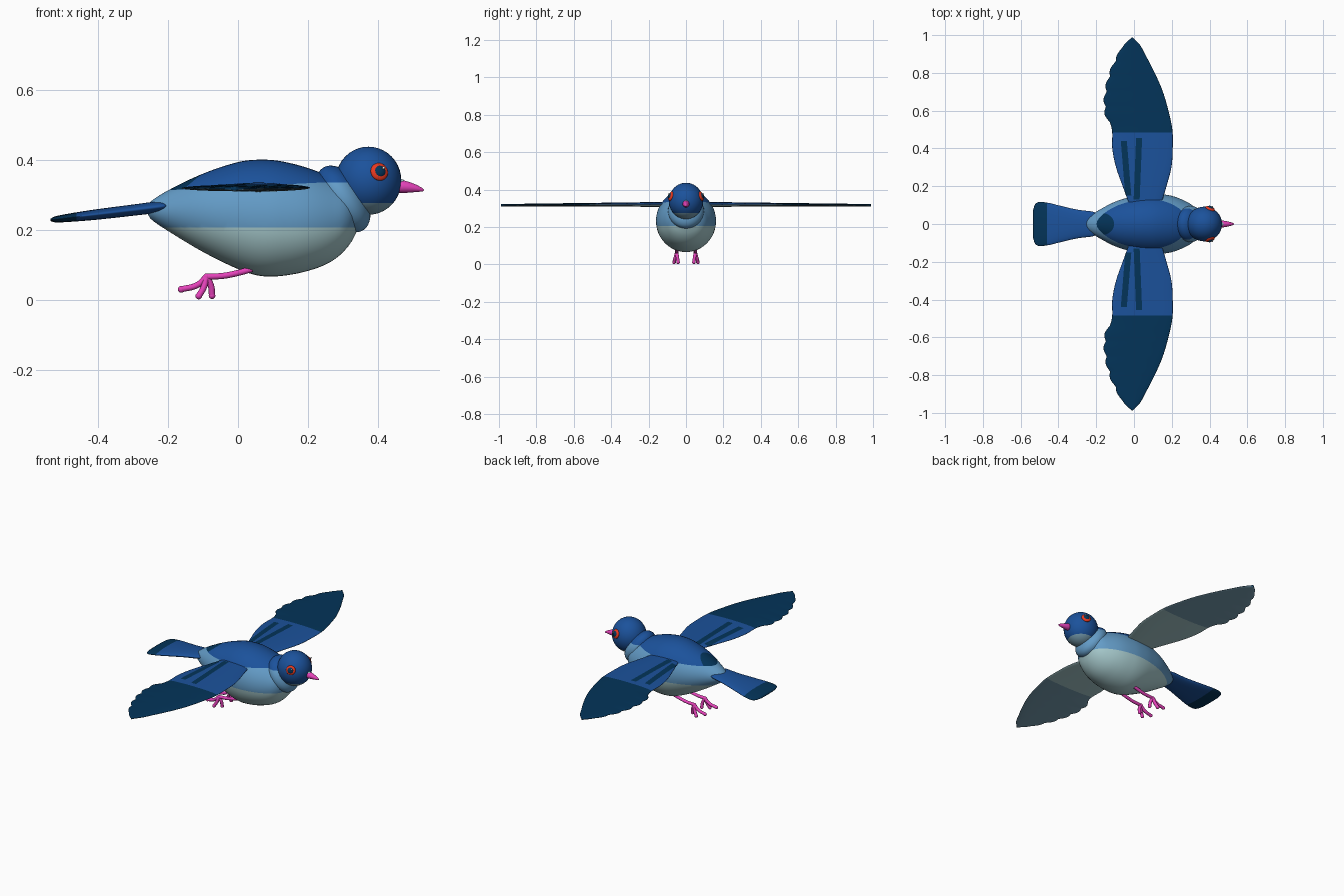
import bpy, bmesh
from math import pi, sin, cos, radians
from mathutils import Vector, Matrix

cube = bpy.data.objects.get("Cube")
if cube:
    bpy.data.objects.remove(cube, do_unlink=True)


def material(name, *rgb):
    mat = bpy.data.materials.new(name)
    mat.use_nodes = True
    mat.diffuse_color = (*rgb, 1)
    mat.node_tree.nodes["Principled BSDF"].inputs["Base Color"].default_value = (*rgb, 1)
    return mat


royal = material("royal blue", .011, .084, .33)
navy = material("navy", .001, .034, .1)
sky = material("sky blue", .125, .33, .57)
grey = material("pale grey", .39, .6, .62)
slate = material("slate blue", .19, .35, .45)
pink = material("pink", .78, .055, .49)
red = material("red", .82, .04, .014)
white = material("white", .8, .8, .8)


def finish(name, bm, mats, rule=None, cuts=()):
    """Slice along colour borders, colour the faces by rule and make the object."""
    bmesh.ops.recalc_face_normals(bm, faces=bm.faces)
    for point, normal in cuts:
        bmesh.ops.bisect_plane(bm, geom=bm.verts[:] + bm.edges[:] + bm.faces[:],
                               plane_co=point, plane_no=normal, dist=1e-5)
    bm.normal_update()
    for face in bm.faces:
        face.smooth = True
        if rule:
            face.material_index = mats.index(rule(face.calc_center_median(), face.normal))
    mesh = bpy.data.meshes.new(name)
    bm.to_mesh(mesh)
    bm.free()
    for mat in mats:
        mesh.materials.append(mat)
    obj = bpy.data.objects.new(name, mesh)
    bpy.context.collection.objects.link(obj)
    return obj


def curve_at(table, t):
    """Smooth curve through rows of (position, values...)."""
    last = len(table) - 1
    i = max(k for k in range(last) if k == 0 or table[k][0] <= t)
    a, b = table[i], table[i + 1]
    before, after = table[max(i - 1, 0)], table[min(i + 2, last)]
    h = b[0] - a[0]
    s = (t - a[0]) / h
    out = []
    for k in range(1, len(a)):
        m = (b[k] - before[k]) / (b[0] - before[0]) * h
        n = (after[k] - a[k]) / (after[0] - a[0]) * h
        out.append(a[k] + s * (m + s * (3 * (b[k] - a[k]) - 2 * m - n
                                        + s * (2 * (a[k] - b[k]) + m + n))))
    return out


def loft(rings, place, sides=48):
    """Skin of elliptical rings (position, centre, z, half width, half height)."""
    bm = bmesh.new()
    loops = []
    for pos, mid, z, wide, high in rings:
        loops.append([bm.verts.new(place(pos, mid + wide * cos(2 * pi * k / sides),
                                         z + high * sin(2 * pi * k / sides)))
                      for k in range(sides)])
    for a, b in zip(loops, loops[1:]):
        for k in range(sides):
            j = (k + 1) % sides
            bm.faces.new((a[k], a[j], b[j], b[k]))
    bm.faces.new(loops[0])
    bm.faces.new(loops[-1])
    return bm


def along_x(pos, across, z):
    return (pos, across, z)


def along_y(pos, across, z):
    return (across, pos, z)


def sample(table, steps):
    first, span = table[0][0], table[-1][0] - table[0][0]
    return [first + span * i / steps for i in range(steps + 1)]


def ball(name, centre, size, mats, rotation=None, rule=None, cuts=()):
    bm = bmesh.new()
    matrix = Matrix.Translation(centre) @ (rotation or Matrix()) @ Matrix.Diagonal((*size, 1))
    bmesh.ops.create_uvsphere(bm, u_segments=32, v_segments=20, radius=1, matrix=matrix)
    return finish(name, bm, mats, rule, cuts)


UP, FORWARD, SIDE = Vector((0, 0, 1)), Vector((1, 0, 0)), Vector((0, 1, 0))

# Body: x, top, bottom, half width
BODY = [(-.262, .262, .252, .005), (-.25, .28, .232, .03), (-.2, .312, .197, .065),
        (-.1, .36, .137, .118), (0, .393, .088, .148), (.06, .4, .069, .158),
        (.12, .396, .068, .16), (.2, .376, .083, .149), (.27, .348, .112, .122),
        (.32, .32, .16, .088), (.35, .28, .22, .03)]
rings = []
for x in sample(BODY, 50):
    top, bottom, wide = curve_at(BODY, x)
    rings.append((x, 0, (top + bottom) / 2, wide, (top - bottom) / 2))

# The blue back rises towards the head; its dark rump patch ends in a point
BACK, BACK_NORMAL = UP * .323, Vector((-.05, 0, 1))
RUMP, RUMP_NORMAL = Vector((-.105, 0, .358)), Vector((1, 0, -1.2))


def body_colour(c, n):
    if (c - BACK).dot(BACK_NORMAL) > 0:
        return navy if c.x < 0 and (c - RUMP).dot(RUMP_NORMAL) < 0 else royal
    return sky if c.z > .207 else grey


finish("body", loft(rings, along_x), [royal, navy, sky, grey], body_colour,
       [(BACK, BACK_NORMAL), (UP * .207, UP), (RUMP, RUMP_NORMAL)])

# Neck and head with a pale chin
ball("neck", (.3, 0, .288), (.062, .096, .106), [royal, sky],
     Matrix.Rotation(radians(-33), 4, 'Y'),
     lambda c, n: royal if c.z > .335 else sky, [(UP * .335, UP)])
head = Vector((.372, 0, .34))
ball("head", head, (.094, .092, .097), [royal, slate], None,
     lambda c, n: royal if c.z > .276 else slate, [(UP * .276, UP)])

# Beak with a pale bump at its base
beak = [(.45, 0, .324, .018, .018), (.472, 0, .323, .018, .018), (.49, 0, .321, .015, .015),
        (.51, 0, .318, .01, .01), (.526, 0, .314, .005, .005), (.53, 0, .313, .001, .001)]
finish("beak", loft(beak, along_x, 20), [pink])
ball("beak_bump", (.466, 0, .338), (.009, .01, .006), [grey])

# Tail: x, z, half width, half height
TAIL = [(-.535, .228, .07, .003), (-.528, .229, .098, .007), (-.51, .231, .115, .01),
        (-.46, .237, .113, .013), (-.4, .244, .099, .015), (-.3, .256, .076, .016),
        (-.22, .266, .066, .016), (-.205, .268, .06, .012)]
rings = []
for x in sample(TAIL, 40):
    z, wide, high = curve_at(TAIL, x)
    rings.append((x, 0, z, wide, high))
finish("tail", loft(rings, along_x), [royal, navy],
       lambda c, n: navy if c.x < -.46 else royal, [(FORWARD * -.46, FORWARD)])

# Wings: y, leading edge x, trailing edge x
WING = [(.09, .14, -.02), (.2, .172, -.06), (.3, .198, -.095), (.4, .205, -.115),
        (.5, .203, -.117), (.6, .182, -.147), (.7, .153, -.144), (.8, .11, -.12),
        (.9, .058, -.078), (.95, .03, -.05), (.988, -.006, -.01)]
rings = []
for y in sample(WING, 100):
    lead, trail = curve_at(WING, y)
    if y > .54:
        trail -= .013 * abs(sin(pi * (y - .54) / .08)) * min(1, (.988 - y) * 8)
    rings.append((y, (lead + trail) / 2, .322 - .005 * y, (lead - trail) / 2, .014 - .008 * y))

# Feather stripes: start x, y, end x, y
STRIPES = [(-.03, .15, -.054, .44), (.014, .13, .027, .455)]
HALF_STRIPE = .016
cuts = [(SIDE * .485, SIDE)]
for x0, y0, x1, y1 in STRIPES:
    across = Vector((y1 - y0, x0 - x1, 0)).normalized()
    for offset in (-HALF_STRIPE, HALF_STRIPE):
        cuts.append((Vector((x0 + offset, y0, 0)), across))
    cuts += [(SIDE * y0, SIDE), (SIDE * y1, SIDE)]


def wing_colour(c, n):
    if n.z < -.5:
        return grey if c.y < .485 else slate
    if c.y > .485:
        return navy
    for x0, y0, x1, y1 in STRIPES:
        middle = x0 + (x1 - x0) * (c.y - y0) / (y1 - y0)
        if n.z > 0 and y0 < c.y < y1 and abs(c.x - middle) < HALF_STRIPE:
            return navy
    return royal


wings = finish("wings", loft(rings, along_y), [royal, navy, grey, slate], wing_colour, cuts)
wings.modifiers.new("Mirror", 'MIRROR').use_axis = (False, True, False)

# Eyes and legs on both sides
for side, label in ((1, "left"), (-1, "right")):
    out = Vector((.032, side * .083, .026)).normalized()
    turn = out.to_track_quat('Z', 'Y').to_matrix().to_4x4()
    spot = head + out * .09
    ball(label + "_eye_ring", spot, (.026, .026, .011), [red], turn)
    ball(label + "_pupil", spot + out * .004, (.0175, .0175, .011), [navy], turn)
    ball(label + "_eye_glint", spot + out * .012 + Vector((.008, 0, .008)),
         (.004, .004, .004), [white])

    ankle = (-.09, .05, .066)
    paths = [[(.04, .05, .088), (0, .05, .077), (-.04, .05, .069), ankle],
             [ankle, (-.115, .051, .043), (-.162, .053, .03)],
             [ankle, (-.098, .058, .035), (-.112, .064, .011)],
             [ankle, (-.077, .046, .04), (-.074, .042, .012)]]
    curve = bpy.data.curves.new(label + "_leg", 'CURVE')
    curve.dimensions = '3D'
    curve.bevel_depth = .009
    curve.bevel_resolution = 3
    curve.use_fill_caps = True
    for path in paths:
        spline = curve.splines.new('BEZIER')
        spline.bezier_points.add(len(path) - 1)
        for point, (x, y, z) in zip(spline.bezier_points, path):
            point.co = (x, y * side, z)
            point.handle_left_type = point.handle_right_type = 'AUTO'
    curve.materials.append(pink)
    bpy.context.collection.objects.link(bpy.data.objects.new(label + "_leg", curve))
    # Rounded joint and toe tips
    for number, path in enumerate(paths):
        x, y, z = path[-1]
        ball(f"{label}_{'ankle' if number == 0 else 'toe_tip_' + str(number)}",
             (x, y * side, z), (.0095, .0095, .0095), [pink])
